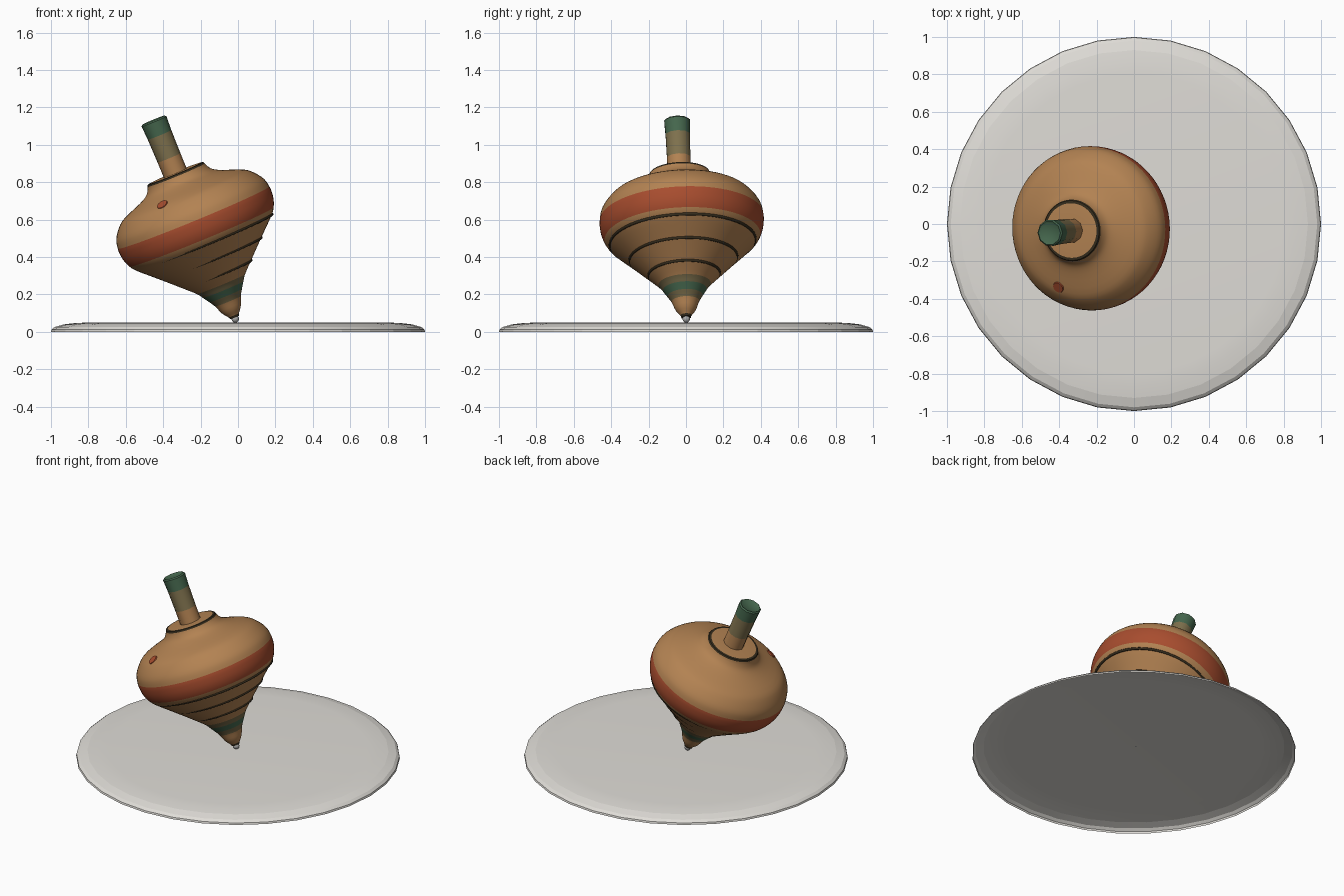
import bpy, bmesh, math
from mathutils import Vector, Matrix

if "Cube" in bpy.data.objects:
    bpy.data.objects.remove(bpy.data.objects["Cube"])

def mat(name, c):
    m = bpy.data.materials.new(name)
    m.diffuse_color = (*c, 1)
    m.use_nodes = True
    m.node_tree.nodes["Principled BSDF"].inputs["Base Color"].default_value = m.diffuse_color
    return m

wood = mat("wood", (0.45, 0.225, 0.085))
red = mat("red paint", (0.39, 0.074, 0.028))
green = mat("green paint", (0.06, 0.135, 0.075))
olive = mat("worn olive", (0.21, 0.165, 0.075))
moss = mat("worn moss", (0.17, 0.135, 0.062))
black = mat("burnt line", (0.035, 0.025, 0.012))
metal = mat("metal", (0.40, 0.40, 0.40))
stone = mat("pale disc", (0.74, 0.72, 0.68))

# leaning axis of the spinning top
AXIS = Vector((-0.38, -0.043, 0.924)).normalized()
LEAN = (Matrix.Translation((-0.009, 0.002, 0.055))
        @ Vector((0, 0, 1)).rotation_difference(AXIS).to_matrix().to_4x4())

def finish(bm, name, mats, matrix, angle=35):
    bm.normal_update()
    me = bpy.data.meshes.new(name)
    bm.to_mesh(me)
    bm.free()
    for m in mats:
        me.materials.append(m)
    ob = bpy.data.objects.new(name, me)
    bpy.context.collection.objects.link(ob)
    ob.matrix_world = matrix
    bpy.ops.object.select_all(action='DESELECT')
    ob.select_set(True)
    bpy.context.view_layer.objects.active = ob
    bpy.ops.object.shade_smooth_by_angle(angle=math.radians(angle))
    return ob

def lathe(name, prof, sides, bands, matrix=LEAN, angle=35):
    """prof: (radius, height), open below, capped on top; bands: (low, high, material)."""
    mats = []
    for b in bands:
        if b[2] not in mats:
            mats.append(b[2])
    bm = bmesh.new()
    rings = [[bm.verts.new((r * math.cos(2 * math.pi * i / sides),
                            r * math.sin(2 * math.pi * i / sides), h))
              for i in range(sides)] for r, h in prof]
    for k in range(len(rings) - 1):
        mid = (prof[k][1] + prof[k + 1][1]) / 2
        idx = 0
        for lo, hi, m in bands:
            if lo <= mid <= hi:
                idx = mats.index(m)
        for i in range(sides):
            j = (i + 1) % sides
            bm.faces.new((rings[k][i], rings[k][j],
                          rings[k + 1][j], rings[k + 1][i])).material_index = idx
    bm.faces.new(rings[-1]).material_index = idx
    return finish(bm, name, mats, matrix, angle)

def smooth_profile(pts, n=3):
    out = []
    for i in range(len(pts) - 1):
        p0, p1, p2, p3 = [Vector(pts[min(max(i + d, 0), len(pts) - 1)]) for d in (-1, 0, 1, 2)]
        for k in range(n):
            t = k / n
            out.append(tuple(0.5 * (2 * p1 + (p2 - p0) * t + (2 * p0 - 5 * p1 + 4 * p2 - p3) * t * t
                                    + (3 * p1 - p0 - 3 * p2 + p3) * t ** 3)))
    return out + [pts[-1]]

# standing disc: an open shell, hollow underneath
lathe("disc_base", [(1, 0), (0.997, 0.012), (0.98, 0.026), (0.93, 0.04), (0.87, 0.047), (0.8, 0.05)],
      32, [(0, 1, stone)], Matrix.Identity(4), 8)

# turned body with painted bands
body = smooth_profile([
    (0.026, 0.024), (0.03, 0.036), (0.055, 0.07), (0.074, 0.117), (0.094, 0.15), (0.117, 0.185),
    (0.14, 0.217), (0.205, 0.28), (0.30, 0.37), (0.388, 0.452), (0.417, 0.49), (0.433, 0.53),
    (0.439, 0.57), (0.438, 0.602), (0.427, 0.65), (0.39, 0.702), (0.345, 0.737), (0.24, 0.778),
    (0.193, 0.803), (0.172, 0.83), (0.165, 0.847)])
body += [(0.16, 0.857), (0.146, 0.859), (0.06, 0.859)]
lathe("top_body", [(0.012, 0.024)] + body, 64, [
    (0, 1, wood), (0, 0.035, black), (0.117, 0.15, moss), (0.15, 0.185, green), (0.185, 0.217, moss),
    (0.49, 0.602, red), (0.847, 0.8585, black)])

# handle stem with a slightly dished end
lathe("stem", [(0.066, 0.84), (0.066, 0.947), (0.068, 1.08), (0.072, 1.158), (0.064, 1.166), (0.052, 1.158)],
      10, [(0, 2, wood), (0.947, 1.08, olive), (1.08, 2, green)], angle=40)

# burnt lines, a touch off centre so they fade on the far side
for name, r, h, sink in (("lower_line", 0.197, 0.273, 0.008), ("middle_line", 0.294, 0.365, 0.008),
                         ("upper_line", 0.395, 0.459, 0.007)):
    bm = bmesh.new()
    n, m, q = 64, 8, 0.008
    v = [[bm.verts.new(((r - sink + q * math.cos(b)) * math.cos(a) + sink,
                        (r - sink + q * math.cos(b)) * math.sin(a), h + q * math.sin(b)))
          for b in [2 * math.pi * k / m for k in range(m)]]
         for a in [2 * math.pi * i / n for i in range(n)]]
    for i in range(n):
        for k in range(m):
            bm.faces.new((v[i][k], v[(i + 1) % n][k], v[(i + 1) % n][(k + 1) % m], v[i][(k + 1) % m]))
    finish(bm, name, [black], LEAN, 60)

# metal tip
bm = bmesh.new()
bmesh.ops.create_uvsphere(bm, u_segments=16, v_segments=10, radius=0.02)
finish(bm, "metal_tip", [metal], LEAN @ Matrix.Translation((0, 0, 0.015)))

# small red paint dot on the shoulder
ang = math.radians(248)
nrm = Vector((0.5 * math.cos(ang), 0.5 * math.sin(ang), 0.866))
pos = Vector((0.335 * math.cos(ang), 0.335 * math.sin(ang), 0.743))
bm = bmesh.new()
bmesh.ops.create_cone(bm, cap_ends=True, segments=14, radius1=0.032, radius2=0.03, depth=0.007)
finish(bm, "paint_dot", [red], LEAN @ Matrix.Translation(pos)
       @ Vector((0, 0, 1)).rotation_difference(nrm).to_matrix().to_4x4())
